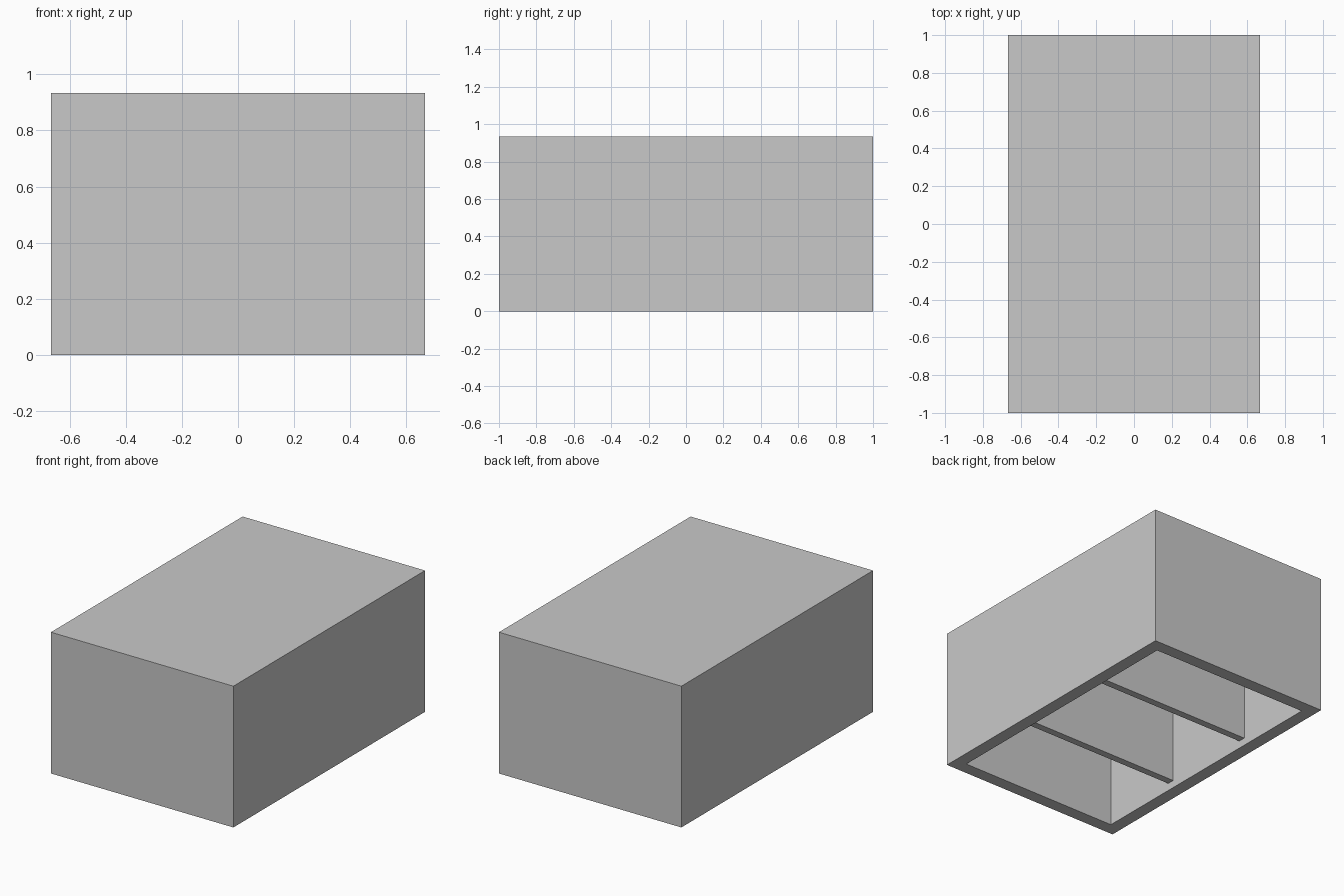
import bpy, bmesh

if "Cube" in bpy.data.objects:
    bpy.data.objects.remove(bpy.data.objects["Cube"])

W, D, H = 1.333, 2.0, 0.933   # outer size
WALL = 0.085                  # side wall thickness
LID = 0.085                   # top thickness

grey = bpy.data.materials.new("light grey")
grey.diffuse_color = (0.583, 0.583, 0.583, 1)
grey.use_nodes = True
grey.node_tree.nodes["Principled BSDF"].inputs["Base Color"].default_value = grey.diffuse_color


def add_object(name, bm):
    mesh = bpy.data.meshes.new(name)
    bm.to_mesh(mesh)
    bm.free()
    mesh.materials.append(grey)
    obj = bpy.data.objects.new(name, mesh)
    bpy.context.collection.objects.link(obj)


def box(size, centre):
    bm = bmesh.new()
    bmesh.ops.create_cube(bm, size=1)
    bmesh.ops.scale(bm, vec=size, verts=bm.verts)
    bmesh.ops.translate(bm, vec=centre, verts=bm.verts)
    bm.normal_update()
    return bm


# Open-bottomed shell: inset the underside and push it up
bm = box((W, D, H), (0, 0, H / 2))
under = min(bm.faces, key=lambda f: f.calc_center_median().z)
bmesh.ops.inset_region(bm, faces=[under], thickness=WALL, use_even_offset=True)
ext = bmesh.ops.extrude_face_region(bm, geom=[under])
verts = [v for v in ext["geom"] if isinstance(v, bmesh.types.BMVert)]
bmesh.ops.translate(bm, vec=(0, 0, H - LID), verts=verts)
if under.is_valid:
    bmesh.ops.delete(bm, geom=[under], context='FACES_ONLY')
bmesh.ops.recalc_face_normals(bm, faces=bm.faces)
add_object("shell", bm)

# Two cross dividers, set slightly above the rim
z0, z1 = 0.05, H - LID
for name, y in (("front_divider", -0.341), ("back_divider", 0.341)):
    add_object(name, box((W - 2 * WALL, 0.048, z1 - z0), (0, y, (z0 + z1) / 2)))
